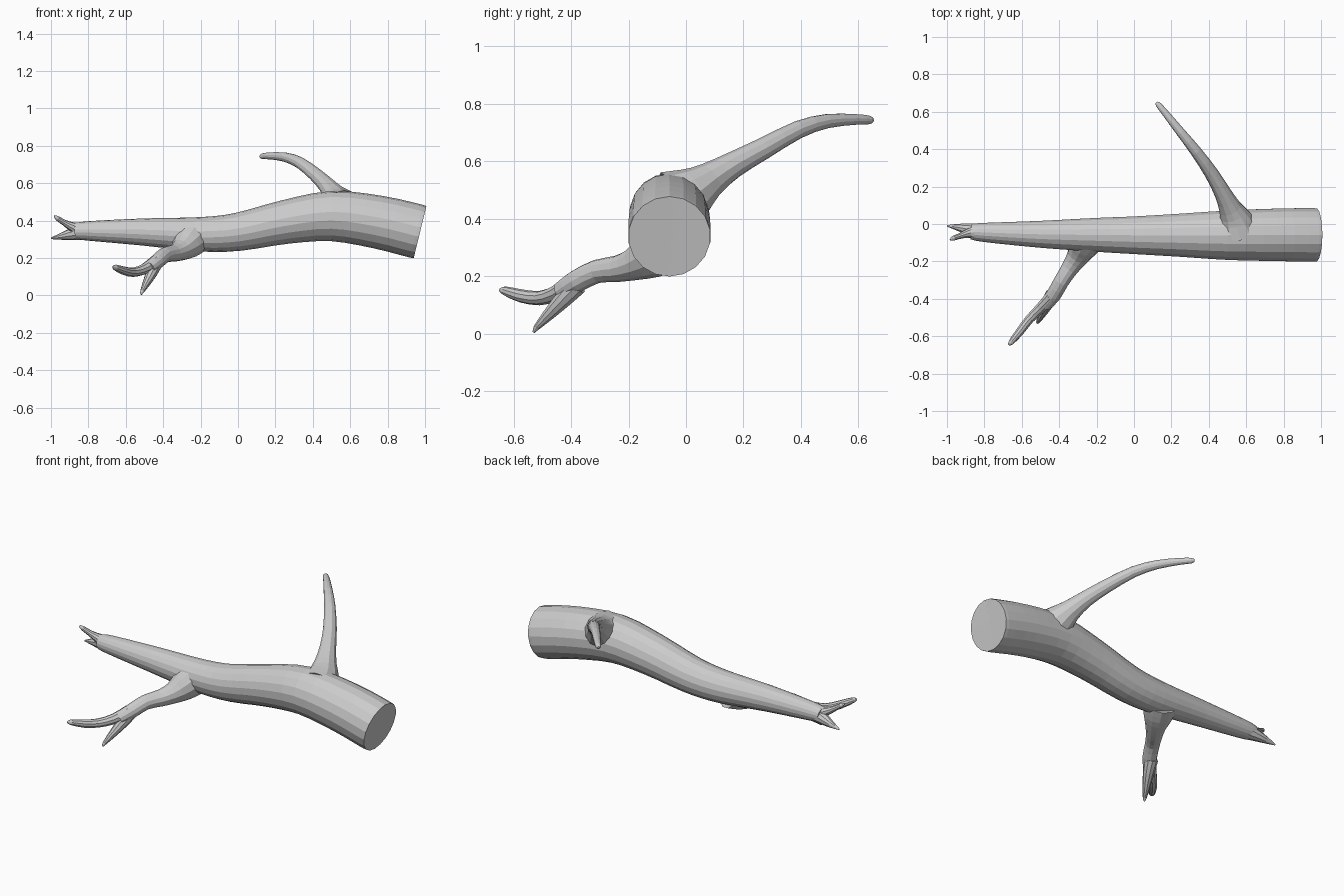
import bpy, bmesh, math
from mathutils import Vector


def spline(points, steps):
    """Catmull-Rom samples through (x, y, z, radius) points."""
    p = [Vector(q) for q in points]
    p = [2 * p[0] - p[1]] + p + [2 * p[-1] - p[-2]]
    out = []
    for i in range(1, len(p) - 2):
        a, b, c, d = p[i - 1:i + 3]
        for s in range(steps):
            t = s / steps
            out.append(0.5 * (2 * b + (c - a) * t + (2 * a - 5 * b + 4 * c - d) * t * t
                              + (3 * b - a - 3 * c + d) * t ** 3))
    return out + [p[-2]]


def limb(name, points, sides, steps=2):
    """Tapered tube swept along a smooth path, capped at both ends."""
    path = spline(points, steps)
    pos = [q.to_3d() for q in path]
    bm = bmesh.new()
    rings, normal = [], Vector((0.0, 0.0, 1.0))
    for i, q in enumerate(path):
        tangent = (pos[min(i + 1, len(pos) - 1)] - pos[max(i - 1, 0)]).normalized()
        normal = (normal - tangent * normal.dot(tangent)).normalized()
        side = tangent.cross(normal)
        r = max(q[3], 0.003)
        rings.append([bm.verts.new(pos[i] + r * (math.cos(a) * normal + math.sin(a) * side))
                      for a in (2 * math.pi * k / sides for k in range(sides))])
    for a, b in zip(rings, rings[1:]):
        for k in range(sides):
            n = (k + 1) % sides
            bm.faces.new((a[k], a[n], b[n], b[k]))
    bm.faces.new(rings[0][::-1])
    bm.faces.new(rings[-1])
    bmesh.ops.recalc_face_normals(bm, faces=bm.faces[:])
    mesh = bpy.data.meshes.new(name)
    bm.to_mesh(mesh)
    bm.free()
    obj = bpy.data.objects.new(name, mesh)
    bpy.context.collection.objects.link(obj)
    return obj


# Thick main stem with a sawn end at +x
limb("trunk", [
    (0.967, -0.058, 0.340, 0.138), (0.955, -0.058, 0.343, 0.145), (0.75, -0.058, 0.392, 0.142),
    (0.50, -0.06, 0.424, 0.134), (0.25, -0.06, 0.392, 0.117), (0.0, -0.06, 0.340, 0.102),
    (-0.2, -0.058, 0.327, 0.092), (-0.5, -0.055, 0.339, 0.073),
    (-0.8, -0.045, 0.345, 0.052), (-0.87, -0.04, 0.343, 0.042)], 18, 3)

# Forked tip of the trunk
limb("trunk_tip_lower", [
    (-0.82, -0.043, 0.341, 0.046), (-0.88, -0.030, 0.330, 0.034),
    (-0.94, -0.018, 0.317, 0.020), (-1.0, -0.010, 0.305, 0.004)], 10)
limb("trunk_tip_upper", [
    (-0.82, -0.043, 0.350, 0.044), (-0.88, -0.048, 0.364, 0.027),
    (-0.93, -0.064, 0.390, 0.016), (-0.965, -0.076, 0.412, 0.013),
    (-0.982, -0.084, 0.425, 0.005)], 10)

# Long upper branch reaching backwards, flared at its root
limb("upper_branch", [
    (0.555, -0.03, 0.460, 0.118), (0.54, 0.03, 0.497, 0.088), (0.515, 0.085, 0.537, 0.062),
    (0.475, 0.165, 0.588, 0.046), (0.415, 0.27, 0.645, 0.038), (0.33, 0.39, 0.710, 0.031),
    (0.25, 0.49, 0.740, 0.025), (0.17, 0.59, 0.746, 0.019),
    (0.130, 0.638, 0.744, 0.015), (0.120, 0.650, 0.743, 0.006)], 12)

# Lower branch reaching forwards, flared at its root
limb("lower_branch", [
    (-0.245, -0.07, 0.305, 0.095), (-0.275, -0.125, 0.270, 0.080),
    (-0.305, -0.18, 0.243, 0.058), (-0.345, -0.24, 0.226, 0.046),
    (-0.39, -0.31, 0.217, 0.041), (-0.43, -0.38, 0.183, 0.040),
    (-0.475, -0.435, 0.147, 0.034)], 12)

# Two twigs at the end of the lower branch
limb("lower_twig_long", [
    (-0.44, -0.39, 0.180, 0.037), (-0.50, -0.45, 0.142, 0.029),
    (-0.56, -0.51, 0.124, 0.025), (-0.61, -0.575, 0.132, 0.023),
    (-0.655, -0.63, 0.149, 0.016), (-0.668, -0.647, 0.152, 0.006)], 10)
limb("lower_twig_short", [
    (-0.44, -0.38, 0.170, 0.038), (-0.463, -0.43, 0.118, 0.031),
    (-0.49, -0.48, 0.065, 0.021), (-0.512, -0.52, 0.022, 0.011),
    (-0.518, -0.53, 0.005, 0.004)], 10)
